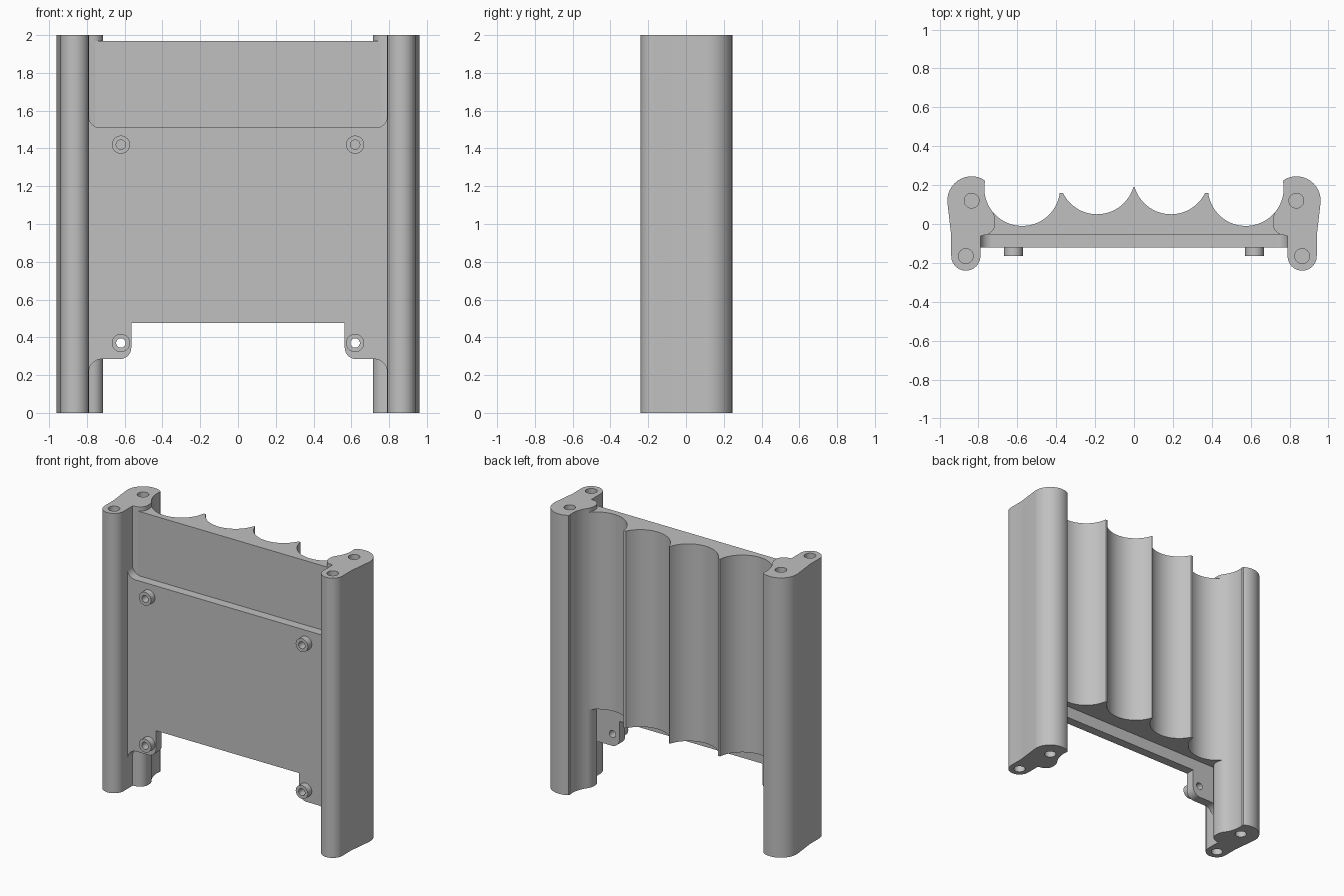
import bpy, bmesh, math
from mathutils import Matrix

if "Cube" in bpy.data.objects:
    bpy.data.objects.remove(bpy.data.objects["Cube"])

grey = bpy.data.materials.new("light grey")
grey.diffuse_color = (0.53, 0.53, 0.53, 1)
grey.use_nodes = True
grey.node_tree.nodes["Principled BSDF"].inputs["Base Color"].default_value = grey.diffuse_color


def arc(cx, cy, r, a0, a1, n=16):
    """Points on an arc, angles in degrees."""
    return [(cx + r * math.cos(math.radians(a0 + (a1 - a0) * i / n)),
             cy + r * math.sin(math.radians(a0 + (a1 - a0) * i / n)))
            for i in range(n + 1)]


def mirrored(half):
    """Close a right-hand half outline with its left-hand mirror image."""
    return half + [(-x, y) for x, y in reversed(half) if x > 1e-6]


def prism(name, outline, lo, hi, axis="z"):
    """Extrude a 2D outline along z, or an x-z outline along y."""
    bm = bmesh.new()
    place = (lambda p, d: (p[0], p[1], d)) if axis == "z" else (lambda p, d: (p[0], d, p[1]))
    face = bm.faces.new([bm.verts.new(place(p, lo)) for p in outline])
    ext = bmesh.ops.extrude_face_region(bm, geom=[face])
    vec = (0, 0, hi - lo) if axis == "z" else (0, hi - lo, 0)
    bmesh.ops.translate(bm, vec=vec, verts=[v for v in ext["geom"] if isinstance(v, bmesh.types.BMVert)])
    return finish(name, bm)


def finish(name, bm):
    bmesh.ops.recalc_face_normals(bm, faces=bm.faces)
    me = bpy.data.meshes.new(name)
    bm.to_mesh(me)
    bm.free()
    me.materials.append(grey)
    ob = bpy.data.objects.new(name, me)
    bpy.context.collection.objects.link(ob)
    return ob


def drill(ob, holes, axis):
    """Cut round holes; each is (centre 2D, radius, start, end)."""
    bm = bmesh.new()
    for (a, b), r, lo, hi in holes:
        mid = (lo + hi) / 2
        if axis == "z":
            m = Matrix.Translation((a, b, mid))
        else:
            m = Matrix.Translation((a, mid, b)) @ Matrix.Rotation(math.pi / 2, 4, "X")
        bmesh.ops.create_cone(bm, cap_ends=True, segments=32, radius1=r, radius2=r,
                              depth=hi - lo, matrix=m)
    cutter = finish("hole_cutter", bm)
    cutter.hide_render = True
    mod = ob.modifiers.new("holes", "BOOLEAN")
    mod.operation, mod.solver, mod.object = "DIFFERENCE", "EXACT", cutter
    bpy.context.view_layer.objects.active = ob
    bpy.ops.object.modifier_apply(modifier=mod.name)
    bpy.data.objects.remove(cutter)


parts = []

# Side rails with blind end holes
rail = (arc(0.835, 0.12, 0.125, -6, 115, 24)
        + [(0.770, 0.225), (0.766, 0.215)]
        + arc(0.575, 0.185, 0.195, 6, -39, 16)
        + [(0.719, 0.045), (0.715, 0.025)]
        + arc(0.775, 0.003, 0.061, 170, 270, 12)
        + [(0.79, -0.062)]
        + arc(0.865, -0.165, 0.075, 180, 360, 24)
        + [(0.94, -0.06), (0.943, -0.035)])
for side, s in (("right", 1), ("left", -1)):
    ob = prism(side + "_rail", [(s * x, y) for x, y in rail], 0, 2)
    drill(ob, [((s * x, y), 0.038, lo, hi)
               for x, y in ((0.835, 0.12), (0.865, -0.165))
               for lo, hi in ((-0.1, 0.25), (1.75, 2.1))], "z")
    parts.append(ob)

# Scalloped back block
half = ([(0, 0.19)]
        + arc(0.19, 0.245, 0.195, -163.6, -26.2, 24)
        + arc(0.575, 0.185, 0.195, -172.6, -38, 24)
        + [(0.80, 0.05), (0.80, -0.055)])
parts.append(prism("scalloped_block", mirrored(half), 0.56, 1.97))

# Front plate with lower ears and filleted corners
half = ([(0.565, 0.475)]
        + arc(0.625, 0.345, 0.06, 180, 270, 10)
        + arc(0.72, 0.215, 0.07, 90, 0, 10)
        + [(0.80, 0.215), (0.80, 1.57)]
        + arc(0.73, 1.57, 0.06, 0, -90, 10))
plate = prism("front_plate", mirrored(half), -0.12, -0.055, "y")
drill(plate, [((s * 0.62, z), 0.025, -0.2, end)
              for s in (1, -1) for z, end in ((1.42, -0.07), (0.37, 0.0))], "y")
parts.append(plate)

# Hollow standoffs around the plate holes
for s in (1, -1):
    for level, z in (("upper", 1.42), ("lower", 0.37)):
        ob = prism(level + "_standoff", arc(s * 0.62, z, 0.048, 0, 348.75, 31), -0.165, -0.119, "y")
        drill(ob, [((s * 0.62, z), 0.025, -0.2, 0.0)], "y")
        parts.append(ob)

# Smooth curved walls, keep edges sharp
for ob in parts:
    bpy.ops.object.select_all(action="DESELECT")
    ob.select_set(True)
    bpy.context.view_layer.objects.active = ob
    bpy.ops.object.shade_smooth_by_angle(angle=math.radians(30))
